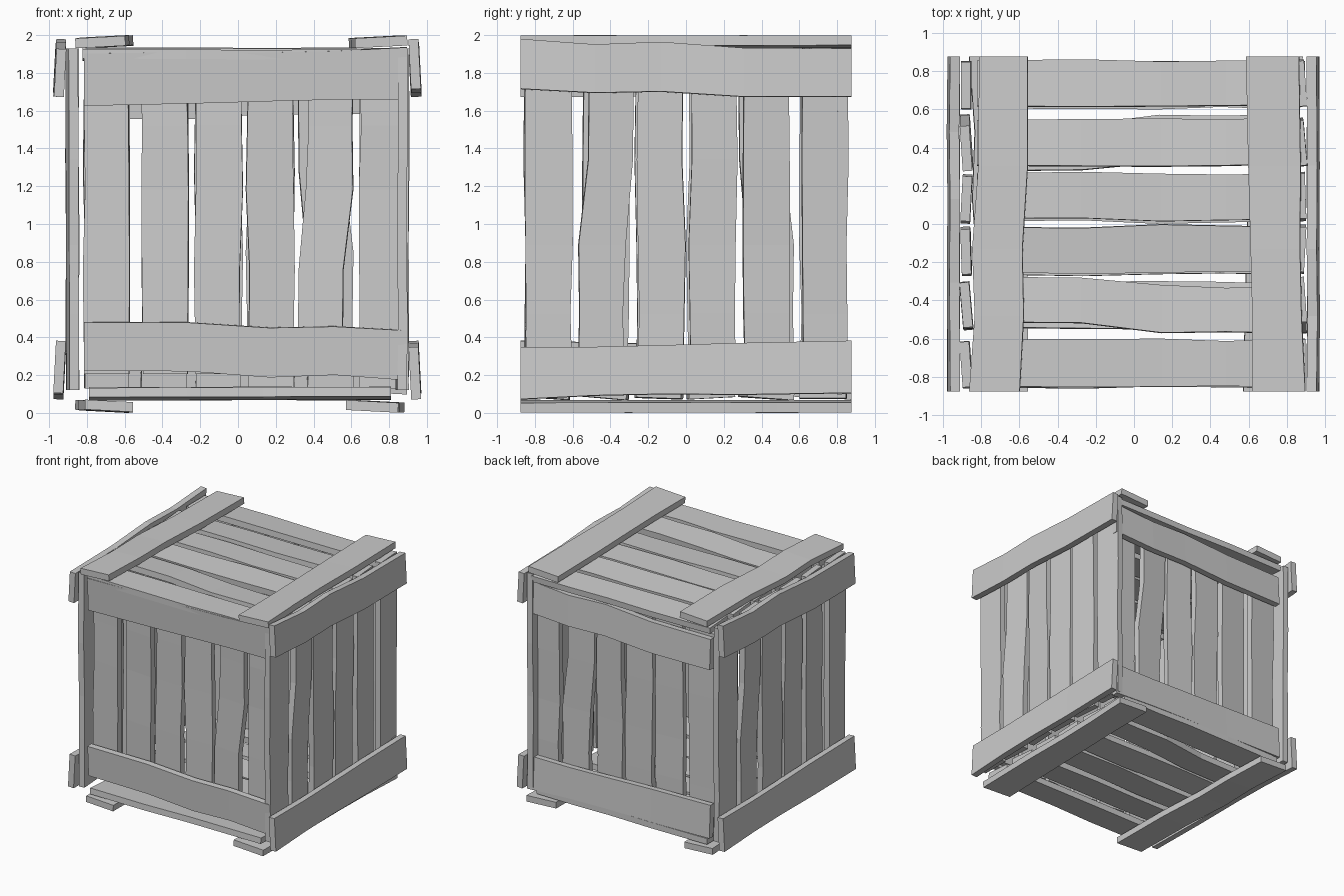
import bpy, bmesh, math, random
from mathutils import Vector

if "Cube" in bpy.data.objects:
    bpy.data.objects.remove(bpy.data.objects["Cube"])

STATIONS = (-1, -0.35, 0.15, 0.55, 1)


def plank(name, origin, along, across, out, half_len, centre, width, thick, depth, bends, roll, rng):
    """Slightly crooked plank: five rectangular sections strung along its length."""
    bm = bmesh.new()
    rings = []
    c, s = math.cos(math.radians(roll)), math.sin(math.radians(roll))
    for t, bend in zip(STATIONS, bends):
        w = width / 2 + rng.uniform(-0.006, 0.006)
        wob = rng.uniform(-0.003, 0.003)
        ring = []
        for i, j in ((-1, -1), (1, -1), (1, 1), (-1, 1)):
            a, d = i * w, j * thick / 2
            p = (origin + along * (t * half_len)
                 + across * (centre + bend + a * c - d * s)
                 + out * (depth + wob + a * s + d * c))
            ring.append(bm.verts.new(p))
        rings.append(ring)
    for r0, r1 in zip(rings, rings[1:]):
        for k in range(4):
            n = (k + 1) % 4
            bm.faces.new((r0[k], r0[n], r1[n], r1[k]))
    bm.faces.new(rings[0])
    bm.faces.new(rings[-1])
    bmesh.ops.recalc_face_normals(bm, faces=bm.faces)
    mesh = bpy.data.meshes.new(name)
    bm.to_mesh(mesh)
    bm.free()
    bpy.context.collection.objects.link(bpy.data.objects.new(name, mesh))


# Board slots across a panel: centre and twist in degrees
SLOTS = ((-0.73, 4), (-0.43, 5), (-0.145, 2), (0.135, -3), (0.43, 4), (0.73, 0))
CROOKED = (-0.035, -0.03, 0.015, 0.02, 0.02)
RAILS = (("a", 1, (-0.015, -0.005, 0, 0.008, 0.018)),
         ("b", -1, (0.022, 0.02, -0.01, 0, -0.025)))


def panel(side, origin, u, v, board_half, rail_at, rail_half):
    """Six boards with two rails nailed across their outer face."""
    rng = random.Random(4)          # every panel uses the same crooked planks
    o, u, v = Vector(origin), Vector(u), Vector(v)
    w = u.cross(v)
    for i, (centre, roll) in enumerate(SLOTS):
        bends = CROOKED if i == 4 else [rng.uniform(-0.008, 0.008) for _ in STATIONS]
        plank(f"{side}_board_{i + 1}", o, v, u, w, board_half, centre,
              0.24, 0.05, -0.033, bends, roll, rng)
    for tag, sign, bends in RAILS:
        plank(f"{side}_rail_{tag}", o, u, v, w, rail_half, sign * rail_at,
              0.266, 0.052, 0.034, bends, 3, rng)


X, Y, Z = (1, 0, 0), (0, 1, 0), (0, 0, 1)
NY, NZ = (0, -1, 0), (0, 0, -1)

# Six panels of the crate
panel("front", (0.04, -0.785, 1.055), X, Z, 0.85, 0.725, 0.855)
panel("back", (0.04, 0.785, 0.98), X, NZ, 0.85, 0.725, 0.855)
panel("right", (0.903, 0, 1.025), NY, NZ, 0.905, 0.797, 0.877)
panel("left", (-0.91, 0, 1.025), Y, NZ, 0.905, 0.797, 0.877)
panel("top", (0.018, 0, 1.931), NY, X, 0.84, 0.722, 0.875)
panel("bottom", (0.01, 0, 0.069), Y, X, 0.80, 0.715, 0.875)
